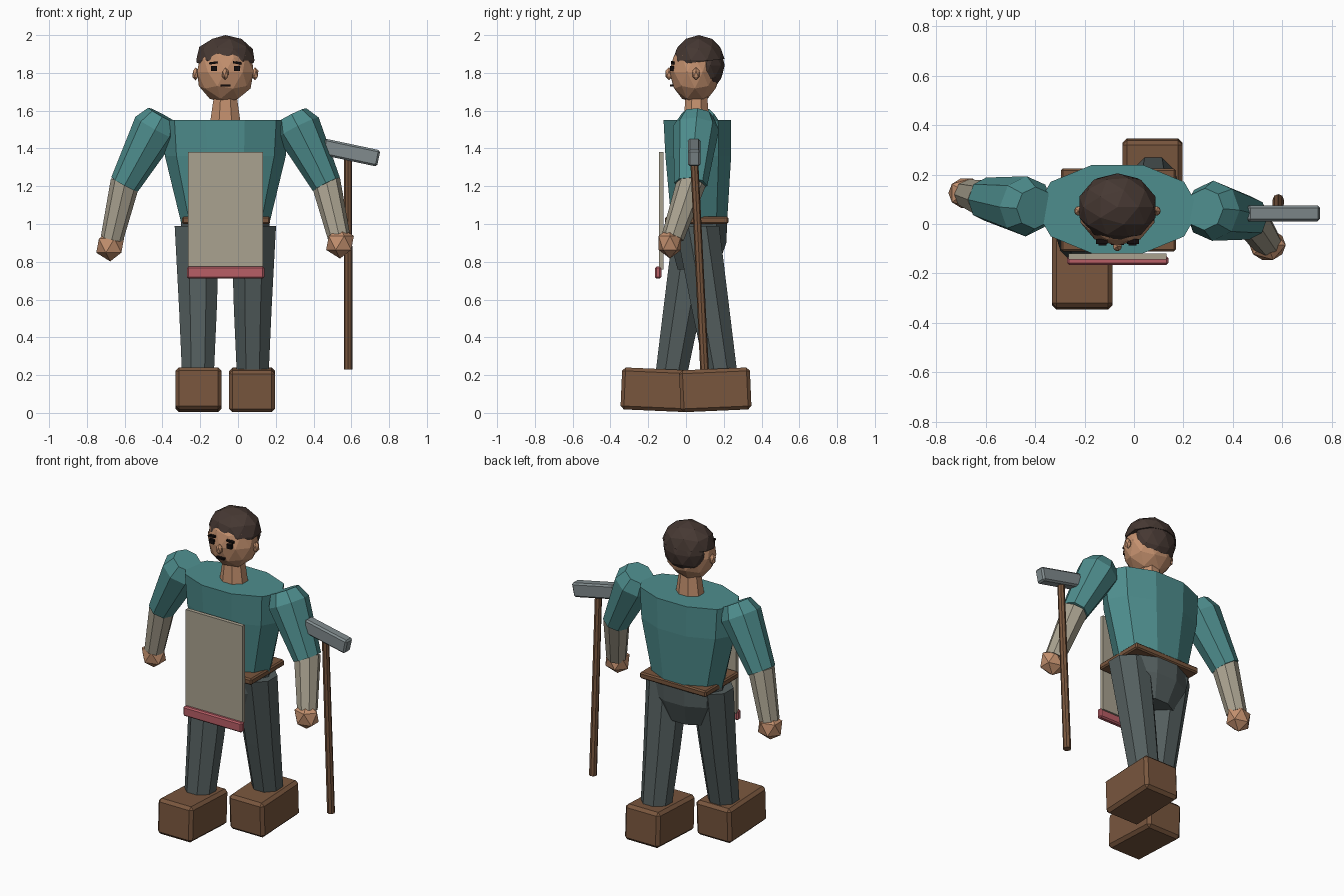
import bpy, bmesh
from math import cos, sin, pi, radians
from mathutils import Vector, Matrix

if "Cube" in bpy.data.objects:
    bpy.data.objects.remove(bpy.data.objects["Cube"])

CX, CY = -0.067, 0.055   # centre line of the body


def mat(name, r, g, b):
    m = bpy.data.materials.new(name)
    m.diffuse_color = (r ** 2.2, g ** 2.2, b ** 2.2, 1)
    m.use_nodes = True
    m.node_tree.nodes["Principled BSDF"].inputs["Base Color"].default_value = m.diffuse_color
    return m


TEAL = mat("teal_cloth", .31, .55, .55)
TROUSER = mat("dark_cloth", .33, .37, .37)
SKIN = mat("skin", .76, .56, .43)
HAIR = mat("hair", .28, .23, .21)
LEATHER = mat("leather", .47, .34, .25)
LINEN = mat("linen", .66, .63, .56)
RED = mat("red_cloth", .72, .37, .40)
STEEL = mat("steel", .50, .54, .55)
DARK = mat("dark", .10, .08, .08)


def finish(name, bm, m):
    bmesh.ops.recalc_face_normals(bm, faces=bm.faces)
    me = bpy.data.meshes.new(name)
    bm.to_mesh(me)
    bm.free()
    me.materials.append(m)
    ob = bpy.data.objects.new(name, me)
    bpy.context.collection.objects.link(ob)
    return ob


def box(name, c, size, m, rot=(0, 0, 0), bevel=0):
    bm = bmesh.new()
    bmesh.ops.create_cube(bm, size=1, matrix=Matrix.Diagonal((*size, 1)))
    ob = finish(name, bm, m)
    ob.location = c
    ob.rotation_euler = [radians(a) for a in rot]
    if bevel:
        mod = ob.modifiers.new("bevel", 'BEVEL')
        mod.width, mod.segments = bevel, 1
    return ob


def loft(name, rings, m, n=8, along=False, phase=0.0):
    """Skin rings of (centre, rx, ry); along=True tilts rings to the limb."""
    bm = bmesh.new()
    q = Matrix.Identity(3)
    if along:
        d = Vector(rings[-1][0]) - Vector(rings[0][0])
        q = Vector((0, 0, -1)).rotation_difference(d).to_matrix()
    loops = []
    for c, rx, ry in rings:
        angs = [2 * pi * (i + phase) / n for i in range(n)]
        loops.append([bm.verts.new(Vector(c) + q @ Vector((rx * cos(a), ry * sin(a), 0)))
                      for a in angs])
    for a, b in zip(loops, loops[1:]):
        for i in range(n):
            j = (i + 1) % n
            bm.faces.new((a[i], a[j], b[j], b[i]))
    bm.faces.new(loops[0])
    bm.faces.new(loops[-1])
    return finish(name, bm, m)


def ball(name, c, r, m, sub=2, cuts=()):
    """Faceted ellipsoid; each cut (point, normal) removes the normal's side."""
    bm = bmesh.new()
    bmesh.ops.create_icosphere(bm, subdivisions=sub, radius=1,
                               matrix=Matrix.Translation(c) @ Matrix.Diagonal((*r, 1)))
    for p, nrm in cuts:
        geom = bm.verts[:] + bm.edges[:] + bm.faces[:]
        res = bmesh.ops.bisect_plane(bm, geom=geom, plane_co=p, plane_no=nrm, clear_outer=True)
        bmesh.ops.edgenet_fill(bm, edges=[e for e in res['geom_cut']
                                          if isinstance(e, bmesh.types.BMEdge)])
    return finish(name, bm, m)


# torso, belt and hips
loft("torso", [((CX, .06, 1.55), .333, .188), ((CX, .065, 1.36), .32, .183),
               ((CX, .07, 1.01), .235, .155)], TEAL, n=10)
box("belt", (CX + .004, .057, 1.02), (.465, .335, .04), LEATHER, bevel=.008)
loft("hips", [((CX, .068, 1.01), .235, .158), ((CX, .066, .90), .235, .155),
              ((CX, .06, .76), .15, .11)], TROUSER, n=10)

# legs and boots, one stepping forward and one back
for side, s in (("left", -1), ("right", 1)):
    x = CX + s * .145
    loft(side + "_leg", [((x + s * .005, CY + s * .005, .99), .128, .125),
                         ((x, CY + s * .075, .55), .108, .108),
                         ((x, CY + s * .13, .22), .092, .092)], TROUSER, phase=.5)
    box(side + "_boot", (CX + s * .142 , s * .155, .122), (.243, .375, .222), LEATHER,
        rot=(s * 2.5, 0, 0), bevel=.018)

# arms: shoulder, elbow, wrist and hand positions
ARMS = {
    "left": ((-.40, .065, 1.575), (-.60, .10, 1.21), (-.668, .12, .92), (-.677, .125, .885)),
    "right": ((.285, .06, 1.575), (.468, .025, 1.21), (.535, -.07, .93), (.54, -.085, .90)),
}
for side, pts in ARMS.items():
    sh, el, wr, ha = map(Vector, pts)
    loft(side + "_sleeve", [(sh, .085, .085), (sh.lerp(el, .18), .122, .122),
                            (el, .08, .088)], TEAL, along=True)
    loft(side + "_forearm", [(el + (el - wr) * .05, .078, .078), (wr, .06, .06)],
         LINEN, along=True)
    ball(side + "_hand", ha, (.082, .07, .083), SKIN, sub=1)

# neck, head and ears
loft("neck", [((CX, CY, 1.52), .09, .075), ((CX, CY, 1.68), .065, .062)], SKIN, phase=.5)
ball("head", (CX, .047, 1.805), (.157, .135, .167), SKIN)
for side, s in (("left", -1), ("right", 1)):
    ball(side + "_ear", (CX + s * .157, .053, 1.795), (.02, .022, .035), SKIN, sub=1)
    box(side + "_eye", (CX + s * .061, -.075, 1.823), (.032, .022, .026), DARK)
    box(side + "_brow", (CX + s * .063, -.07, 1.853), (.046, .02, .012), DARK, rot=(0, s * 8, 0))
ball("nose", (CX, -.09, 1.795), (.02, .022, .034), SKIN, sub=1)
box("mouth", (CX, -.075, 1.733), (.052, .02, .012), DARK)

# hair: cap plus the back of the head
ball("hair_cap", (CX, .068, 1.868), (.162, .138, .132), HAIR,
     cuts=[((CX, .068, 1.858), (0, .12, -1))])
ball("hair_back", (CX, .095, 1.84), (.143, .11, .14), HAIR,
     cuts=[((CX, .11, 1.8), (0, -1, -.1)), ((CX, .1, 1.742), (0, 0, -1))])

# apron with red hem
box("apron", (CX, -.132, 1.07), (.397, .024, .62), LINEN)
box("apron_hem", (-.066, -.148, .743), (.41, .034, .062), RED, bevel=.008)

# hammer
loft("hammer_shaft", [((.583, .042, 1.37), .021, .021), ((.583, .098, .23), .023, .023)],
     LEATHER, along=True)
box("hammer_head", (.598, .043, 1.378), (.3, .065, .088), STEEL, rot=(0, 12, 0), bevel=.01)
